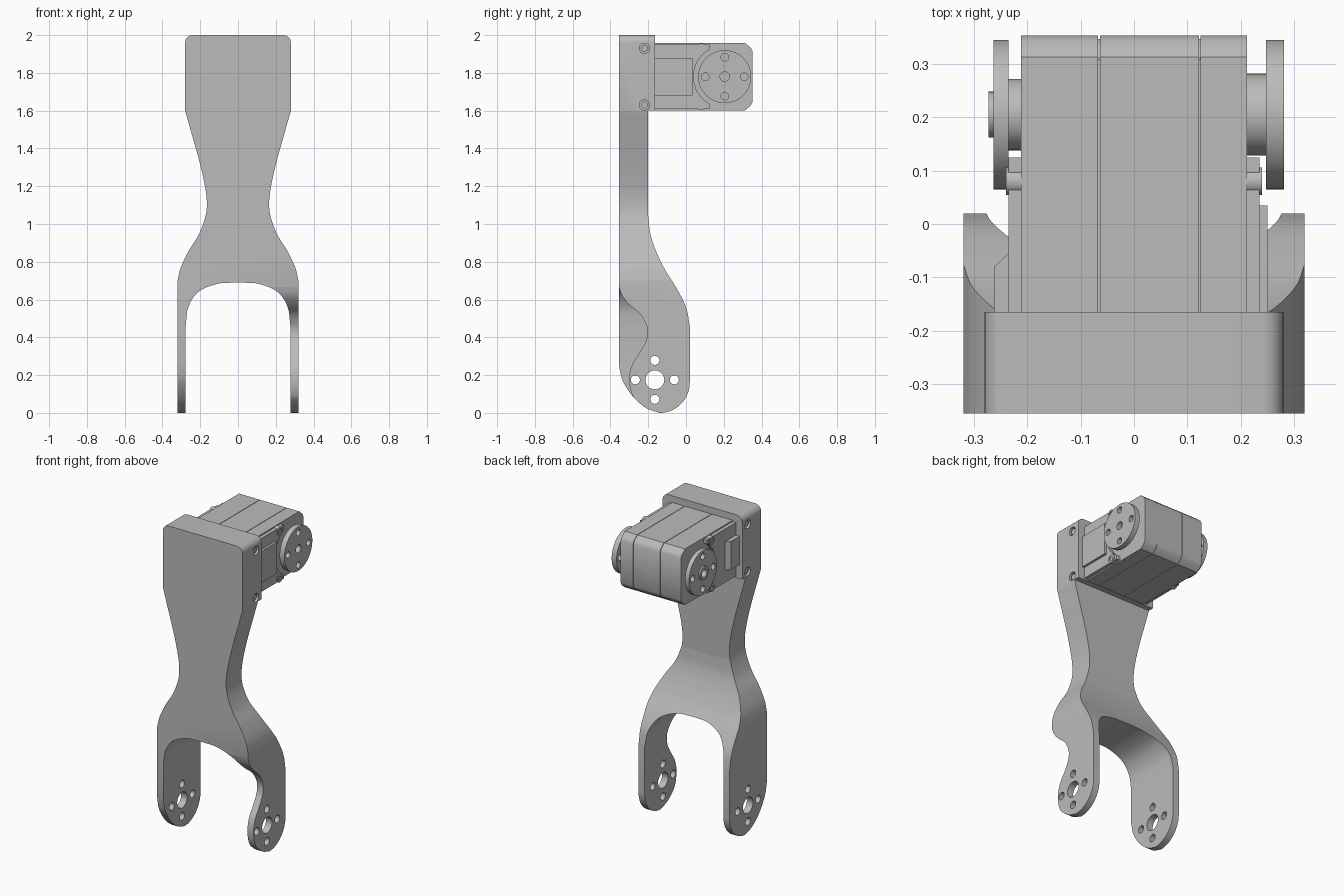
import bpy, bmesh, math
from mathutils import Vector

if "Cube" in bpy.data.objects:
    bpy.data.objects.remove(bpy.data.objects["Cube"], do_unlink=True)

grey = bpy.data.materials.new("plain grey")
grey.use_nodes = True
grey.diffuse_color = (0.5, 0.5, 0.5, 1)
grey.node_tree.nodes["Principled BSDF"].inputs["Base Color"].default_value = (0.5, 0.5, 0.5, 1)


def spline(pts, steps=6):
    """Smooth curve through the given 2D points."""
    p = [Vector(q) for q in pts]
    p = [2 * p[0] - p[1]] + p + [2 * p[-1] - p[-2]]
    out = []
    for a, b, c, d in zip(p, p[1:], p[2:], p[3:]):
        for i in range(steps):
            t = i / steps
            out.append(0.5 * (2 * b + (c - a) * t + (2 * a - 5 * b + 4 * c - d) * t ** 2
                              + (3 * b - a - 3 * c + d) * t ** 3))
    return [tuple(v) for v in out] + [tuple(pts[-1])]


def arc(cy, cz, r, start, end, n=16):
    angles = [math.radians(start + (end - start) * i / n) for i in range(n + 1)]
    return [(cy + r * math.cos(a), cz + r * math.sin(a)) for a in angles]


def prism(name, pts, axis, lo, hi):
    """Extrude a closed outline along x (outline in y, z) or y (outline in x, z)."""
    bm = bmesh.new()
    place = (lambda a, b, t: (t, a, b)) if axis == "X" else (lambda a, b, t: (a, t, b))
    face = bm.faces.new([bm.verts.new(place(a, b, lo)) for a, b in pts])
    res = bmesh.ops.extrude_face_region(bm, geom=[face])
    shift = Vector(place(0, 0, hi - lo))
    for v in res["geom"]:
        if isinstance(v, bmesh.types.BMVert):
            v.co += shift
    bmesh.ops.recalc_face_normals(bm, faces=bm.faces)
    mesh = bpy.data.meshes.new(name)
    bm.to_mesh(mesh)
    bm.free()
    ob = bpy.data.objects.new(name, mesh)
    bpy.context.collection.objects.link(ob)
    mesh.materials.append(grey)
    return ob


def disc(name, y, z, r, lo, hi, n=40):
    return prism(name, arc(y, z, r, 0, 360 - 360 / n, n - 1), "X", lo, hi)


def box(y0, y1, z0, z1):
    return [(y0, z0), (y1, z0), (y1, z1), (y0, z1)]


def combine(ob, other, operation="DIFFERENCE"):
    other.hide_render = True
    mod = ob.modifiers.new("cut", "BOOLEAN")
    mod.operation, mod.object, mod.solver = operation, other, "EXACT"
    bpy.ops.object.select_all(action="DESELECT")
    bpy.context.view_layer.objects.active = ob
    ob.select_set(True)
    bpy.ops.object.modifier_apply(modifier=mod.name)
    bpy.data.objects.remove(other, do_unlink=True)


def bolt_holes(ob, y, z, r_mid, r_out, lo, hi):
    """One centre hole and four around it."""
    combine(ob, disc("cutter", y, z, r_mid, lo, hi, 32))
    for i in range(4):
        a = i * math.pi / 2
        combine(ob, disc("cutter", y + 0.103 * math.cos(a), z + 0.103 * math.sin(a),
                         r_out, lo, hi, 20))


# Bracket: front outline crossed with side outline
edge = arc(0.24, 1.96, 0.04, 90, 0, 8)
edge += spline([(0.28, 1.6), (0.252, 1.5), (0.204, 1.33), (0.173, 1.19), (0.165, 1.1),
                (0.175, 1.03), (0.21, 0.94), (0.26, 0.86), (0.303, 0.77), (0.32, 0.7)])
edge += [(0.32, -0.1), (0.277, -0.1)]
edge += spline([(0.277, 0.46), (0.263, 0.56), (0.21, 0.64), (0.11, 0.683), (0, 0.69)])
bracket = prism("bracket", edge + [(-x, z) for x, z in reversed(edge[:-1])], "Y", -0.6, 0.3)

side = [(-0.355, 2), (-0.165, 2), (-0.165, 1.6), (-0.2, 1.6)]
side += spline([(-0.2, 1.04), (-0.189, 0.95), (-0.16, 0.86), (-0.112, 0.76),
                (-0.05, 0.66), (0, 0.56), (0.02, 0.46)])
side += arc(-0.14, 0.16, 0.16, 0, -90)
side += spline([(-0.14, 0), (-0.21, 0.025), (-0.28, 0.085), (-0.335, 0.17), (-0.355, 0.25)])[1:]
combine(bracket, prism("side_outline", side, "X", -0.6, 0.6), "INTERSECT")

# Scooped front of the left arm
scoop = spline([(-0.36, 0.687), (-0.34, 0.625), (-0.3, 0.573), (-0.24, 0.52), (-0.205, 0.45),
                (-0.21, 0.385), (-0.245, 0.32), (-0.283, 0.26), (-0.3, 0.19), (-0.288, 0.105),
                (-0.235, 0.03), (-0.15, -0.002)])
scoop += [(-0.14, -0.1), (-0.5, -0.1), (-0.5, 0.687)]
combine(bracket, prism("scoop", scoop, "X", 0.0, 0.6))
bolt_holes(bracket, -0.165, 0.175, 0.05, 0.024, -0.6, 0.6)

# Counterbored screws in the head
for s in (-1, 1):
    for z in (1.63, 1.93):
        lo, hi = sorted((s * 0.255, s * 0.4))
        combine(bracket, disc("cutter", -0.22, z, 0.027, lo, hi, 24))
        lo, hi = sorted((s * 0.25, s * 0.272))
        disc("head_screw", -0.22, z, 0.018, lo, hi, 20)

# Motor housing: three shells with thin seams over a slightly smaller core
HY, HZ = 0.205, 1.78


def housing(inset):
    y1, z0, z1 = 0.353 - inset, 1.602 + inset, 1.958 - inset
    return [(-0.2, z0), (y1 - 0.04, z0), (y1 - 0.01, z0 + 0.025), (y1, z0 + 0.045),
            (y1, z1 - 0.045), (y1 - 0.01, z1 - 0.025), (y1 - 0.04, z1), (-0.2, z1)]


prism("motor_core", housing(0.006), "X", -0.2, 0.2)
for name, lo, hi in (("right", -0.212, -0.067), ("middle", -0.064, 0.122), ("left", 0.125, 0.212)):
    prism("motor_shell_" + name, housing(0), "X", lo, hi)

# Side covers curved around the horns
cover = [(-0.2, 1.61), (0.125, 1.61)] + arc(HY, HZ, 0.165, 241, 119) + [(0.125, 1.95), (-0.2, 1.95)]
for s, side_name in ((-1, "right"), (1, "left")):
    lo, hi = sorted((s * 0.2, s * 0.235))
    prism("side_cover_" + side_name, cover, "X", lo, hi)
    for z in (1.63, 1.93):
        lo, hi = sorted((s * 0.2, s * 0.24))
        boss = disc("screw_boss", 0.08, z, 0.026, lo, hi, 24)
        lo, hi = sorted((s * 0.23, s * 0.3))
        combine(boss, disc("cutter", 0.08, z, 0.014, lo, hi, 16))
prism("cover_plate", box(-0.18, 0.035, 1.68, 1.88), "X", 0.23, 0.25)

# Cable connector on the right side
block = prism("connector", box(-0.18, -0.05, 1.69, 1.87), "X", -0.262, -0.23)
for v in block.data.vertices:
    if v.co.x < -0.25 and v.co.y > -0.1:
        v.co.y = -0.08

# Output horns
horn = disc("horn_left", HY, HZ, 0.14, 0.247, 0.281, 64)
bolt_holes(horn, HY, HZ, 0.025, 0.02, 0.2, 0.4)
disc("horn_hub_left", HY, HZ, 0.077, 0.2, 0.25)
horn = disc("horn_right", HY, HZ, 0.14, -0.263, -0.235, 64)
bolt_holes(horn, HY, HZ, 0.025, 0.02, -0.4, -0.2)
disc("horn_hub_right", HY, HZ, 0.067, -0.24, -0.2)
cap = disc("horn_cap_right", HY, HZ, 0.043, -0.273, -0.25)
combine(cap, disc("cutter", HY, HZ, 0.025, -0.4, -0.2))

# Soft shading on curved faces, crisp edges elsewhere
bpy.ops.object.select_all(action="DESELECT")
for ob in bpy.context.scene.objects:
    if ob.type == "MESH":
        ob.select_set(True)
        bpy.context.view_layer.objects.active = ob
bpy.ops.object.shade_smooth_by_angle(angle=math.radians(30))
